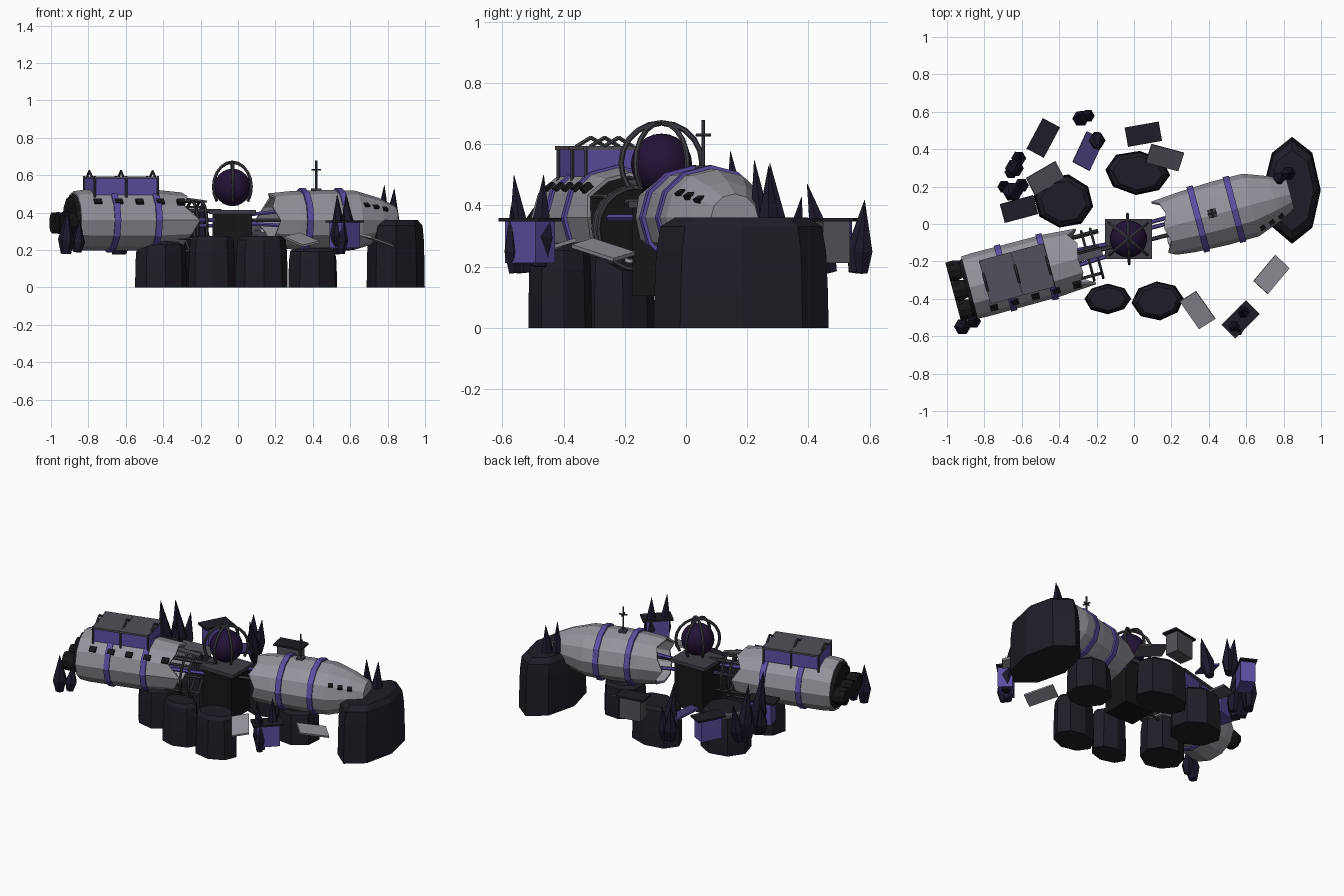
import bpy, bmesh, math, random
from mathutils import Matrix, Vector

if "Cube" in bpy.data.objects:
    bpy.data.objects.remove(bpy.data.objects["Cube"])
random.seed(4)
T, R = Matrix.Translation, Matrix.Rotation
rad = math.radians


def material(name, c):
    m = bpy.data.materials.new(name)
    m.diffuse_color = (*c, 1)
    m.use_nodes = True
    m.node_tree.nodes["Principled BSDF"].inputs["Base Color"].default_value = m.diffuse_color
    return m


HULL = material("hull_grey", (.30, .29, .33))
PLATE = material("plate_grey", (.085, .08, .1))
IRON = material("iron", (.05, .048, .062))
DARK = material("dark", (.008, .008, .01))
ROCK = material("rock", (.0135, .012, .019))
PURPLE = material("purple", (.11, .075, .36))
VIOLET = material("dim_purple", (.06, .04, .17))
CRYSTAL = material("crystal", (.012, .009, .024))
CORE = material("core", (.016, .006, .036))


def finish(bm, name, mat, M=Matrix()):
    bmesh.ops.recalc_face_normals(bm, faces=bm.faces)
    me = bpy.data.meshes.new(name)
    bm.to_mesh(me)
    bm.free()
    me.materials.append(mat)
    ob = bpy.data.objects.new(name, me)
    ob.matrix_world = M
    bpy.context.collection.objects.link(ob)
    return ob


def loft(name, rings, M, mat, n=12, jag=None, caps=(True, True), wob=0, shell=0):
    """rings of (height, rx, ry) along local z; jag = (ring index, offsets)"""
    bm = bmesh.new()
    w = [1 - random.random() * wob for _ in range(n)]
    loops = []
    for i, (h, rx, ry) in enumerate(rings):
        loop = []
        for k in range(n):
            a = 2 * math.pi * k / n
            d = jag[1][k % len(jag[1])] if jag and jag[0] == i else 0
            loop.append(bm.verts.new((rx * w[k] * math.cos(a), ry * w[k] * math.sin(a), h + d)))
        loops.append(loop)
    for p, q in zip(loops, loops[1:]):
        for k in range(n):
            bm.faces.new((p[k], p[(k + 1) % n], q[(k + 1) % n], q[k]))
    if caps[0]:
        bm.faces.new(loops[0])
    if caps[1]:
        bm.faces.new(loops[-1])
    ob = finish(bm, name, mat, M)
    if shell:
        s = ob.modifiers.new("shell", 'SOLIDIFY')
        s.thickness, s.offset = shell, -1
    return ob


def box(name, loc, size, mat, M=Matrix(), rot=0, tilt=0, roll=0):
    bm = bmesh.new()
    bmesh.ops.create_cube(bm, size=1, matrix=Matrix.Diagonal((*size, 1)))
    return finish(bm, name, mat, M @ T(loc) @ R(rad(rot), 4, 'Z') @ R(rad(tilt), 4, 'Y') @ R(rad(roll), 4, 'X'))


def bar(name, a, b, r, mat, M=Matrix(), n=6):
    a, b = Vector(a), Vector(b)
    q = (b - a).to_track_quat('Z', 'Y').to_matrix().to_4x4()
    return loft(name, [(0, r, r), ((b - a).length, r, r)], M @ T(a) @ q, mat, n)


def hoop(name, r, t, M, mat, n=20, arc=2 * math.pi):
    """ring or arch in the local xz plane"""
    bm = bmesh.new()
    full = arc > 6.2
    loops = []
    for i in range(n if full else n + 1):
        a = arc * i / n
        loops.append([bm.verts.new(((r + t * math.cos(b)) * math.cos(a), t * math.sin(b),
                                    (r + t * math.cos(b)) * math.sin(a)))
                      for b in [math.pi * j / 3 for j in range(6)]])
    for p, q in zip(loops, loops[1:] + loops[:1] if full else loops[1:]):
        for k in range(6):
            bm.faces.new((p[k], p[(k + 1) % 6], q[(k + 1) % 6], q[k]))
    return finish(bm, name, mat, M)


AX = R(rad(90), 4, 'Y')
REAR = T((-.88, -.34, .36)) @ R(rad(15), 4, 'Z')
FRONT = T((.17, -.02, .36)) @ R(rad(15), 4, 'Z')

# Two hull halves with torn ends
loft("rear_hull", [(0, .155, .172), (.06, .163, .175), (.45, .163, .172), (.61, .148, .158)], REAR @ AX, HULL,
     jag=(3, [.0, -.02, .0, .02, -.03, .01, -.01, .0, -.03, .05, .01, -.02]), caps=(True, False), shell=.012)
loft("front_hull", [(0, .143, .155), (.12, .156, .167), (.3, .162, .175), (.47, .158, .173), (.6, .12, .125),
                    (.69, .078, .08)], FRONT @ AX, HULL,
     jag=(0, [.0, .02, .01, -.04, .0, .02, -.01, .01, -.02, .02, .0, -.01]), caps=(False, True), shell=.012)
for M, stations, tag in ((REAR, (.2, .43), "rear"), (FRONT, (.18, .38), "front")):
    for s in stations:
        loft(tag + "_hull_strap", [(s - .017, .172, .182), (s + .017, .172, .182)],
             M @ AX, PURPLE, caps=(False, False), shell=.02)

# Engines
loft("engine_plate", [(-.02, .13, .15), (.01, .15, .165)], REAR @ AX, DARK)
for y in (-.108, 0, .108):
    loft("engine_nozzle", [(-.09, .056, .056), (-.05, .058, .058), (0, .045, .045)],
         REAR @ T((0, y, -.015)) @ AX, DARK, n=10)

# Hull windows
for i in range(5):
    box("rear_window", (.1 + i * .115, -.135, .098), (.042, .02, .034), DARK, REAR, roll=-50)
for s, r in ((.5, .155), (.555, .138), (.61, .115)):
    box("nose_window", (s, -r * .84, r * .5), (.03, .022, .025), DARK, FRONT, rot=20, roll=-60)

# Cargo housing on the rear hull
for i, s in enumerate((.175, .355)):
    box("cargo_housing", (s, .006, .18), (.17, .21, .09), PURPLE, REAR)
    box("cargo_lid", (s, .006, .228), (.178, .24, .012), PLATE, REAR)
for s in (.09, .265, .44):
    for d in (-1, 1):
        bar("cargo_frame_top", (s, .006 + d * .05, .232), (s, .006, .262), .007, IRON, REAR)
        bar("cargo_frame_leg", (s, .006 + d * .11, .12), (s, .006 + d * .11, .235), .006, IRON, REAR)

# Exposed ribs, stringers and pipes at the break
for s in (.655, .705):
    hoop("broken_rib", .135, .008, REAR @ T((s, 0, -.035)) @ R(rad(90), 4, 'Z'), IRON)
for y, z in ((.118, .01), (.035, .1), (-.108, .07), (-.108, -.1), (.035, -.165), (.11, -.1)):
    bar("stringer", (.54, y, z), (.72 + y * .2, y, z), .008, IRON, REAR)
loft("rear_bulkhead", [(.49, .135, .145), (.5, .135, .145)], REAR @ AX, DARK)
loft("front_bulkhead", [(.1, .135, .145), (.11, .135, .145)], FRONT @ AX, DARK)
for y, z in ((-.04, .0), (.05, -.03), (.02, .05)):
    bar("rear_pipe", (.5, y, z), (.82, y * .6, z), .012, PURPLE if y > .03 or z == 0 else IRON, REAR)
    bar("front_pipe", (.1, y, z), (-.11, y, z * .6), .011, PURPLE if y > 0 else IRON, FRONT)
box("torn_panel", (.66, .0, .11), (.15, .04, .01), PLATE, REAR, tilt=8)

# Core on its pedestal, in a cage of arches
C = T((-.03, -.08, 0))
box("core_pedestal", (0, 0, .25), (.21, .19, .29), DARK, C)
box("core_platform", (0, 0, .403), (.25, .215, .022), IRON, C)
bm = bmesh.new()
bmesh.ops.create_uvsphere(bm, u_segments=18, v_segments=12, radius=.1)
core = finish(bm, "core_sphere", CORE, C @ T((0, 0, .535)))
for f in core.data.polygons:
    f.use_smooth = True
for a in (92, 40, 140):
    hoop("core_arch", .132, .009, C @ T((0, 0, .538)) @ R(rad(a), 4, 'Z') @ R(rad(35), 4, 'Y'), IRON,
         n=14, arc=rad(250))

# Antenna and hatch
box("antenna_hatch", (.26, .01, .163), (.045, .045, .014), IRON, FRONT)
bar("antenna_mast", (.26, .01, .16), (.26, .01, .32), .006, IRON, FRONT)
bar("antenna_arm", (.235, .01, .27), (.285, .01, .27), .005, IRON, FRONT)
bar("antenna_cross_arm", (.26, -.015, .27), (.26, .035, .27), .005, IRON, FRONT)

# Rocks
for x, y, rx, ry, h, a in ((.845, .182, .16, .295, .36, 0), (-.375, .12, .168, .15, .26, -10),
                           (.02, .275, .178, .122, .255, -5), (-.14, -.4, .13, .083, .275, 0),
                           (.13, -.41, .145, .107, .275, 5), (-.41, -.23, .145, .13, .25, 10),
                           (.4, .06, .14, .135, .21, 15)):
    loft("rock", [(0, rx, ry), (h * .35, rx * .99, ry * .99), (h * .7, rx * .97, ry * .97),
                  (h * .92, rx * .92, ry * .92), (h, rx * .76, ry * .76)],
         T((x, y, 0)) @ R(rad(a), 4, 'Z'), ROCK, n=8, wob=.06)

# Crates with lids
for x, y, a, mat in ((.57, -.51, 45, PURPLE), (.05, .48, 10, PLATE), (-.485, .46, 62, PURPLE),
                     (-.615, .08, 15, PURPLE)):
    box("crate", (x, y, .28), (.14, .09, .135), mat, rot=a)
    box("crate_lid", (x, y, .353), (.185, .105, .012), ROCK, rot=a)

# Loose hull plates
for x, y, z, a, mat in ((.34, -.46, .255, -55, HULL), (.735, -.27, .255, 50, HULL), (-.475, .245, .27, 30, PLATE),
                        (.165, .355, .27, -15, PLATE), (-.245, .39, .28, 65, VIOLET)):
    box("loose_plate", (x, y, z), (.185, .105, .012), mat, rot=a, tilt=14, roll=12)

# Crystal clusters: x, y, bottom, tip height, radius, sideways lean of the tip
for x, y, z0, z1, r, lean in ((-.635, .31, .18, .54, .05, -.1), (-.66, .29, .19, .4, .036, -.2),
                              (-.62, .34, .18, .43, .04, .15), (-.64, .185, .18, .58, .055, -.1),
                              (-.6, .2, .2, .42, .04, .1), (-.69, .19, .2, .4, .036, .15),
                              (-.28, .555, .18, .42, .045, .12), (-.25, .575, .18, .4, .035, .05),
                              (-.2, .47, .18, .48, .045, -.25), (-.92, -.545, .18, .42, .045, -.05),
                              (-.86, -.525, .19, .36, .038, .1), (.54, -.53, .18, .5, .045, -.1),
                              (.595, -.48, .2, .5, .045, .05), (.55, -.56, .18, .4, .034, -.05),
                              (.77, .25, .28, .55, .035, -.1), (.82, .27, .28, .53, .038, 0)):
    h = z1 - z0
    M = T((x, y, z0)) @ R(-lean, 4, 'X') @ R(random.uniform(-.1, .1), 4, 'Y')
    loft("crystal", [(0, r * .6, r * .6), (h * .32, r, r), (h, .001, .001)], M, CRYSTAL, n=6)
